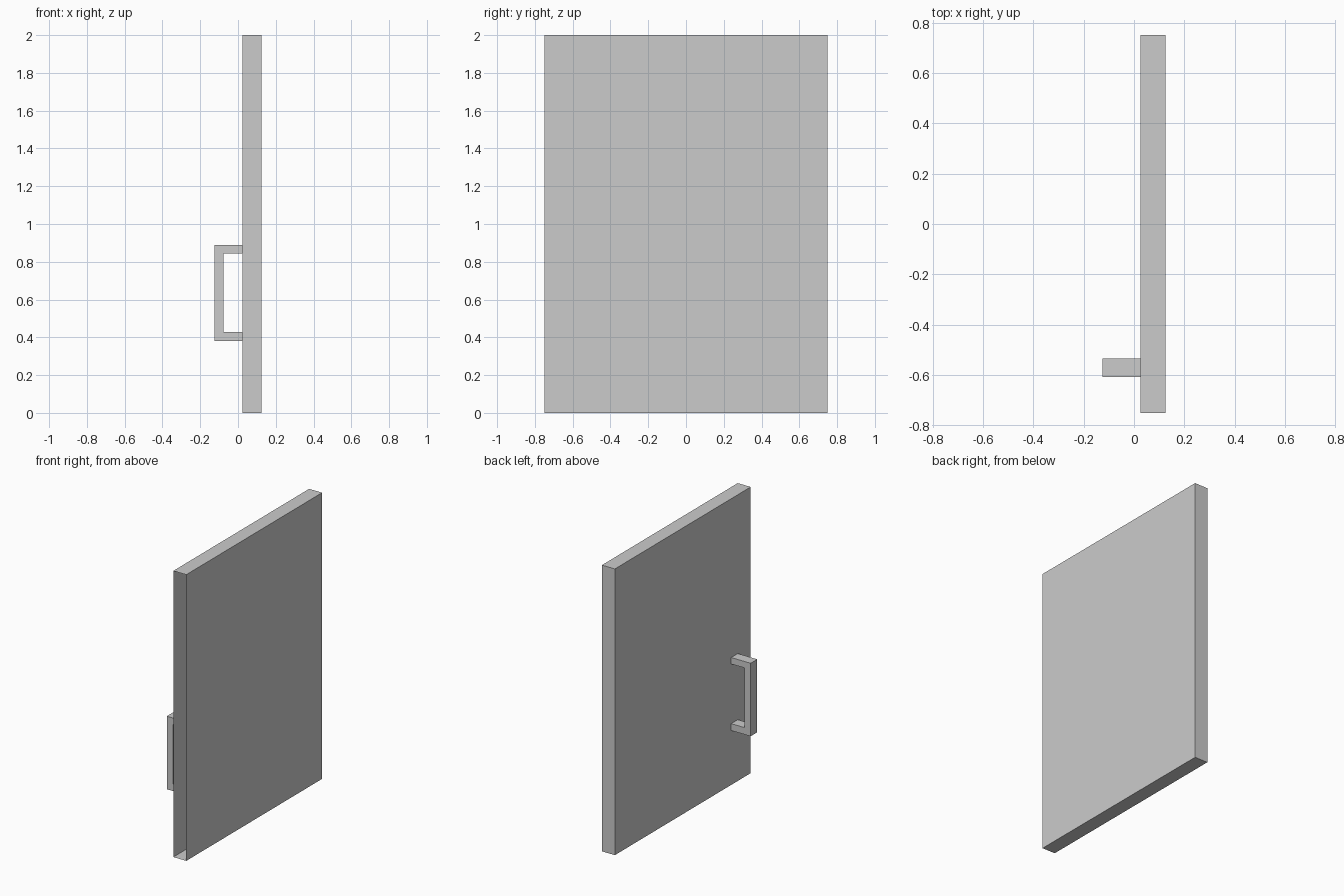
import bpy, bmesh

if "Cube" in bpy.data.objects:
    bpy.data.objects.remove(bpy.data.objects["Cube"])


def make_object(name, bm):
    bmesh.ops.recalc_face_normals(bm, faces=bm.faces)
    mesh = bpy.data.meshes.new(name)
    bm.to_mesh(mesh)
    bm.free()
    obj = bpy.data.objects.new(name, mesh)
    bpy.context.collection.objects.link(obj)
    return obj


def extrude_profile(points, y0, y1):
    """Prism from an (x, z) outline, running from y0 to y1."""
    bm = bmesh.new()
    face = bm.faces.new([bm.verts.new((x, y0, z)) for x, z in points])
    result = bmesh.ops.extrude_face_region(bm, geom=[face], use_keep_orig=True)
    verts = [g for g in result["geom"] if isinstance(g, bmesh.types.BMVert)]
    bmesh.ops.translate(bm, verts=verts, vec=(0, y1 - y0, 0))
    return bm


# Door panel: hollow box whose front narrow edge is left open
BACK, FRONT = 0.75, -0.75
panel = extrude_profile([(0.025, 0), (0.125, 0), (0.125, 2), (0.025, 2)], FRONT, BACK)
bmesh.ops.recalc_face_normals(panel, faces=panel.faces)
open_end = [f for f in panel.faces if all(abs(v.co.y - FRONT) < 1e-5 for v in f.verts)]
bmesh.ops.delete(panel, geom=open_end, context='FACES_ONLY')
make_object("door_panel", panel)

# Pull handle: square C-shaped bar standing off the door
handle = extrude_profile(
    [(0.025, 0.38), (-0.125, 0.38), (-0.125, 0.89), (0.025, 0.89),
     (0.025, 0.845), (-0.078, 0.845), (-0.078, 0.428), (0.025, 0.428)],
    -0.608, -0.535)
make_object("pull_handle", handle)
